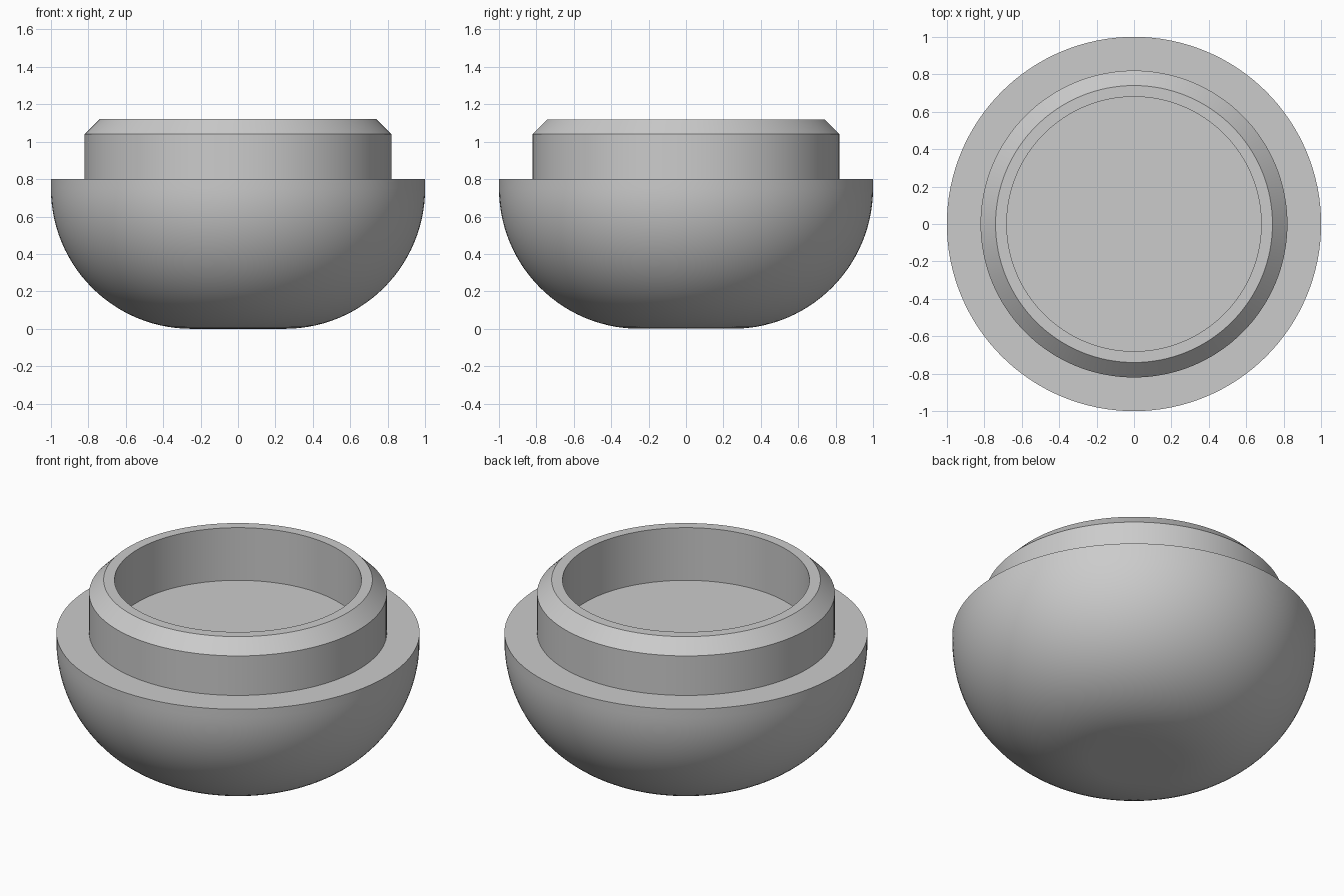
import bpy
import bmesh
from math import sin, cos, pi, radians
from mathutils import Vector

cube = bpy.data.objects.get("Cube")
if cube:
    bpy.data.objects.remove(cube, do_unlink=True)

SIDES = 128

grey = bpy.data.materials.new("light_grey")
grey.use_nodes = True
colour = (0.6, 0.6, 0.6, 1)
grey.diffuse_color = colour
grey.node_tree.nodes["Principled BSDF"].inputs["Base Color"].default_value = colour


def lathe(name, profile):
    """Spin a (radius, height) profile around the z axis."""
    bm = bmesh.new()
    verts = [bm.verts.new((r, 0, z)) for r, z in profile]
    edges = [bm.edges.new(pair) for pair in zip(verts, verts[1:])]
    bmesh.ops.spin(bm, geom=verts + edges, cent=(0, 0, 0), axis=(0, 0, 1),
                   angle=2 * pi, steps=SIDES, use_merge=True)
    bmesh.ops.remove_doubles(bm, verts=bm.verts, dist=1e-5)
    bmesh.ops.recalc_face_normals(bm, faces=bm.faces)
    mesh = bpy.data.meshes.new(name)
    bm.to_mesh(mesh)
    bm.free()
    mesh.materials.append(grey)
    obj = bpy.data.objects.new(name, mesh)
    bpy.context.collection.objects.link(obj)
    bpy.ops.object.select_all(action='DESELECT')
    obj.select_set(True)
    bpy.context.view_layer.objects.active = obj
    bpy.ops.object.shade_smooth_by_angle(angle=radians(30))
    return obj


# Rounded bowl: flat base, large fillet, short upright edge and flat top
fillet = 0.75
steps = 28
arc = [(1 - fillet + fillet * sin(a), fillet - fillet * cos(a))
       for a in (i * pi / 2 / steps for i in range(steps + 1))]
lathe("bowl", [(0, 0)] + arc + [(1, 0.8), (0, 0.8)])

# Chamfered collar standing on the bowl, open in the middle
lathe("collar", [(0.82, 0.8), (0.82, 1.04), (0.74, 1.12),
                 (0.68, 1.12), (0.68, 0.8), (0.82, 0.8)])
